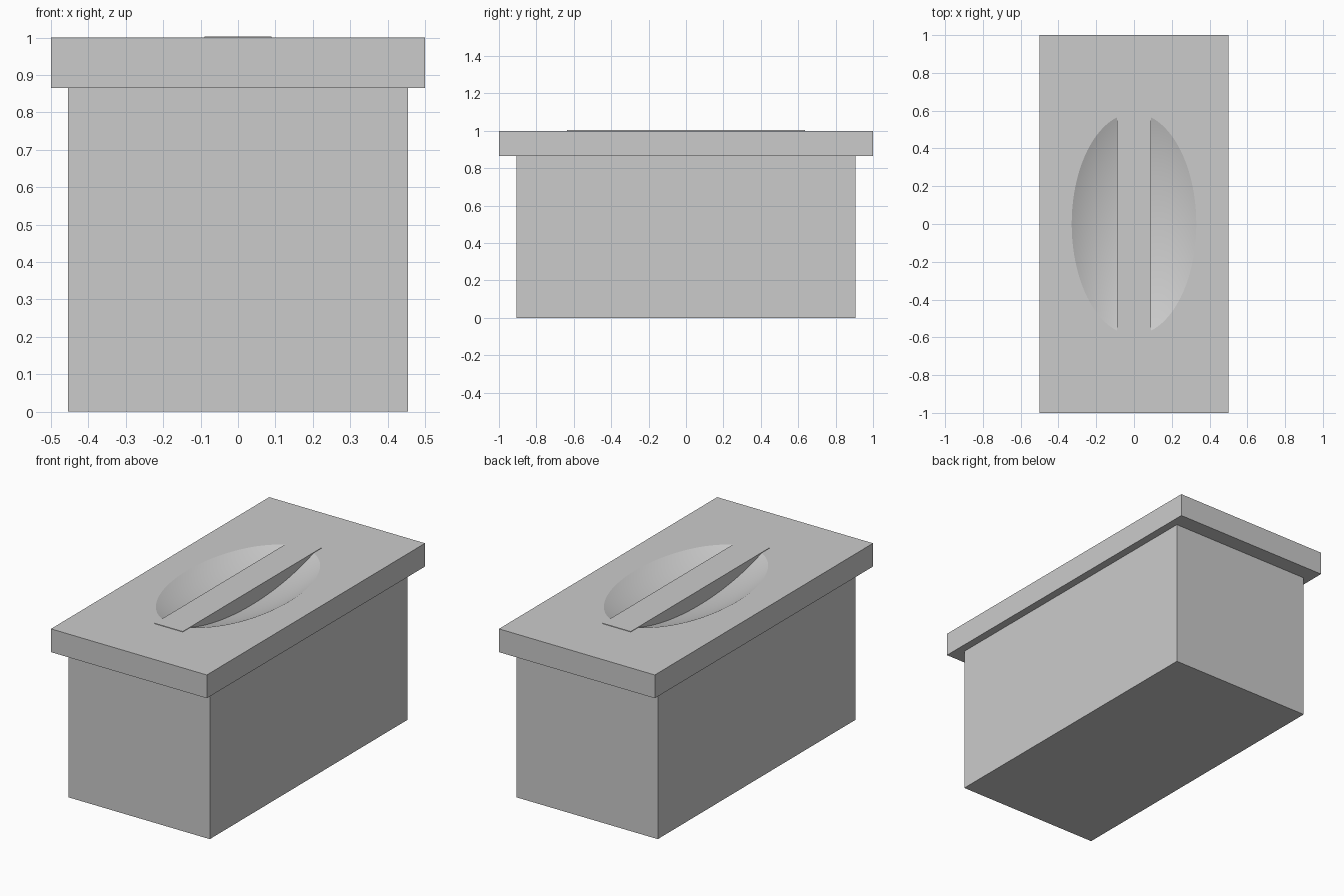
import bpy, math

if "Cube" in bpy.data.objects:
    bpy.data.objects.remove(bpy.data.objects["Cube"])

BODY_TOP, LID_TOP = 0.865, 1.0


def box(name, hx, hy, z0, z1):
    bpy.ops.mesh.primitive_cube_add(size=2, location=(0, 0, (z0 + z1) / 2))
    ob = bpy.context.object
    ob.name = name
    ob.scale = (hx, hy, (z1 - z0) / 2)
    bpy.ops.object.transform_apply(location=False, rotation=False, scale=True)
    return ob


# Body and overhanging lid
box("body", 0.454, 0.907, 0, BODY_TOP)
lid = box("lid", 0.5, 1.0, BODY_TOP, LID_TOP)

# Shallow oval scoop: the lower cap of an ellipsoid sitting above the lid
half_x, half_y, depth, k = 0.33, 0.587, 0.09, 0.8
rim = math.sqrt(1 - k * k)
height = depth / (1 - k)
bpy.ops.mesh.primitive_uv_sphere_add(segments=96, ring_count=96, radius=1,
                                     location=(0, 0, LID_TOP + k * height))
scoop = bpy.context.object
scoop.name = "scoop_cutter"
scoop.scale = (half_x / rim, half_y / rim, height)
bpy.ops.object.transform_apply(location=False, rotation=False, scale=True)

cut = lid.modifiers.new("scoop", 'BOOLEAN')
cut.operation = 'DIFFERENCE'
cut.solver = 'EXACT'
cut.object = scoop
bpy.ops.object.select_all(action='DESELECT')
lid.select_set(True)
bpy.context.view_layer.objects.active = lid
bpy.ops.object.modifier_apply(modifier=cut.name)
bpy.data.objects.remove(scoop, do_unlink=True)
bpy.ops.object.shade_smooth_by_angle(angle=math.radians(15))

# Grip bar across the scoop
box("grip_bar", 0.09, 0.635, 0.89, LID_TOP + 0.003)
